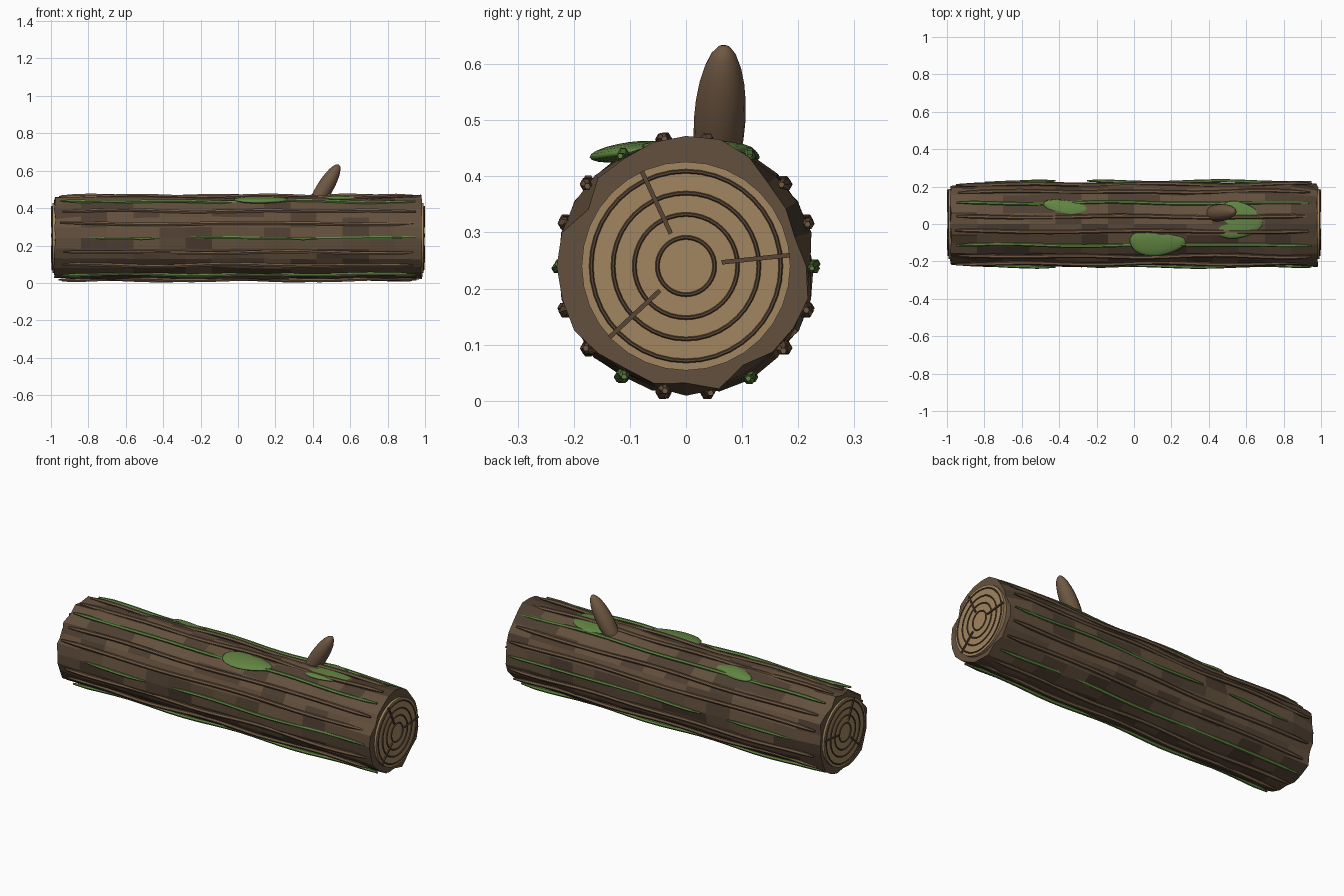
import bpy, math, random
from mathutils import Vector, Matrix

if "Cube" in bpy.data.objects:
    bpy.data.objects.remove(bpy.data.objects["Cube"])

random.seed(4)
CZ = 0.24


def mat(name, r, g, b):
    m = bpy.data.materials.new(name)
    m.diffuse_color = (r, g, b, 1)
    m.use_nodes = True
    m.node_tree.nodes["Principled BSDF"].inputs["Base Color"].default_value = m.diffuse_color
    return m


BARK = mat("bark", 0.125, 0.08, 0.047)
BARK_DARK = mat("bark_dark", 0.075, 0.048, 0.03)
RIDGE = mat("ridge_bark", 0.16, 0.098, 0.056)
WOOD = mat("cut_wood", 0.36, 0.235, 0.115)
RING = mat("ring_brown", 0.1, 0.062, 0.034)
MOSS = mat("moss", 0.12, 0.235, 0.055)


def loft(name, rings, *mats):
    """Skin a list of equal-sized point rings and cap both ends."""
    n = len(rings[0])
    verts = [p for r in rings for p in r]
    faces = [tuple(reversed(range(n))), tuple(range(len(verts) - n, len(verts)))]
    for i in range(len(rings) - 1):
        for j in range(n):
            k = (j + 1) % n
            faces.append((i * n + j, i * n + k, (i + 1) * n + k, (i + 1) * n + j))
    me = bpy.data.meshes.new(name)
    me.from_pydata(verts, [], faces)
    for m in mats:
        me.materials.append(m)
    ob = bpy.data.objects.new(name, me)
    bpy.context.collection.objects.link(ob)
    return ob


def polar(x, r, a):
    return (x, r * math.cos(a), CZ + r * math.sin(a))


def finish(name, m, smooth=False):
    ob = bpy.context.object
    ob.name = name
    ob.data.materials.append(m)
    if smooth:
        bpy.ops.object.shade_smooth_by_angle()
    return ob


# Log body: faceted bark with jagged ends and random dark patches
SIDES, SEGS = 24, 14
rings = []
for i in range(SEGS + 1):
    end = i in (0, SEGS)
    x = -0.98 + 1.96 * i / SEGS
    ring = []
    for j in range(SIDES):
        a = math.tau * j / SIDES
        r = 0.222 + 0.005 * math.sin(3 * a + i) + random.uniform(-0.006, 0.006)
        if end:
            r = random.uniform(0.2, 0.234)
        ring.append(polar(x + (random.uniform(-0.006, 0.006) if end else 0), r, a))
    rings.append(ring)
log = loft("log_bark", rings, BARK, BARK_DARK)
for p in log.data.polygons:
    if p.index > 1 and random.random() < 0.3:
        p.material_index = 1


# Bark ridges: wavy six-sided strips every 20 degrees, every third one mossy
def strip(name, a0, x0, x1, rad, m):
    n = max(4, int((x1 - x0) * 12))
    ph, ph2 = random.uniform(0, 6), random.uniform(0, 6)
    rings = []
    for i in range(n + 1):
        x = x0 + (x1 - x0) * i / n
        r = 0.226 + 0.005 * math.sin(9 * x + ph)
        a = a0 + 0.018 * math.sin(6 * x + ph2)
        c = Vector(polar(x, r, a))
        t = rad * (0.5 if i in (0, n) else 1)
        rings.append([c + Vector((0, t * math.cos(b), t * math.sin(b)))
                      for b in (math.tau * k / 6 for k in range(6))])
    loft(name, rings, m)


for k in range(18):
    a = math.radians(20 * k)
    if k % 3:
        strip(f"bark_ridge_{k}", a, -0.96 + random.uniform(0, 0.03),
              0.96 - random.uniform(0, 0.03), 0.011, RIDGE)
    elif k in (0, 9):
        strip(f"moss_ridge_{k}_a", a, -0.80, -0.42, 0.009, MOSS)
        strip(f"moss_ridge_{k}_b", a, -0.25, 0.95, 0.009, MOSS)
    else:
        strip(f"moss_ridge_{k}", a, -0.95, 0.95, 0.01, MOSS)

# Sawn ends: wood disc, growth rings and radial cracks
for side, s in (("left", -1), ("right", 1)):
    bpy.ops.mesh.primitive_cylinder_add(vertices=32, radius=0.186, depth=0.04,
                                        location=(s * 0.973, 0, CZ), rotation=(0, math.pi / 2, 0))
    finish(f"{side}_cut_face", WOOD)
    for i, r in enumerate((0.051, 0.092, 0.13, 0.169)):
        bpy.ops.mesh.primitive_torus_add(major_segments=40, minor_segments=6, major_radius=r,
                                         minor_radius=0.0038, location=(s * 0.994, 0, CZ),
                                         rotation=(0, math.pi / 2, 0))
        finish(f"{side}_growth_ring_{i}", RING)
    for i, deg in enumerate((6, 115, 223)):
        a = math.radians(deg)
        bpy.ops.mesh.primitive_cube_add(size=1, location=polar(s * 0.994, 0.125, a),
                                        rotation=(a, 0, 0))
        bpy.context.object.scale = (0.012, 0.122, 0.008)
        finish(f"{side}_crack_{i}", RING)

# Broken branch stub leaning toward +x
bpy.ops.mesh.primitive_uv_sphere_add(segments=16, ring_count=12, radius=1)
stub = finish("branch_stub", RIDGE, True)
stub.data.transform(Matrix.Diagonal((0.044, 0.046, 0.155, 1)))
stub.rotation_euler = (math.radians(-3), math.radians(31), 0)
stub.location = (0.46, 0.06, 0.5)

# Moss cushions on top
for i, (x, y, z, lx, ly, tilt) in enumerate((
        (-0.36, 0.085, 0.442, 0.125, 0.045, -14), (0.12, -0.1, 0.444, 0.15, 0.07, 8),
        (0.55, 0.02, 0.450, 0.135, 0.1, -2))):
    bpy.ops.mesh.primitive_uv_sphere_add(segments=20, ring_count=10, radius=1)
    ob = finish(f"moss_patch_{i}", MOSS, True)
    for v in ob.data.vertices:
        w = 1 + 0.07 * math.sin(3 * math.atan2(v.co.y, v.co.x) + i)
        v.co = (v.co.x * lx * w, v.co.y * ly * w, v.co.z * 0.017)
    ob.rotation_euler = (math.radians(tilt), 0, math.radians(-8 if i == 0 else 0))
    ob.location = (x, y, z)
